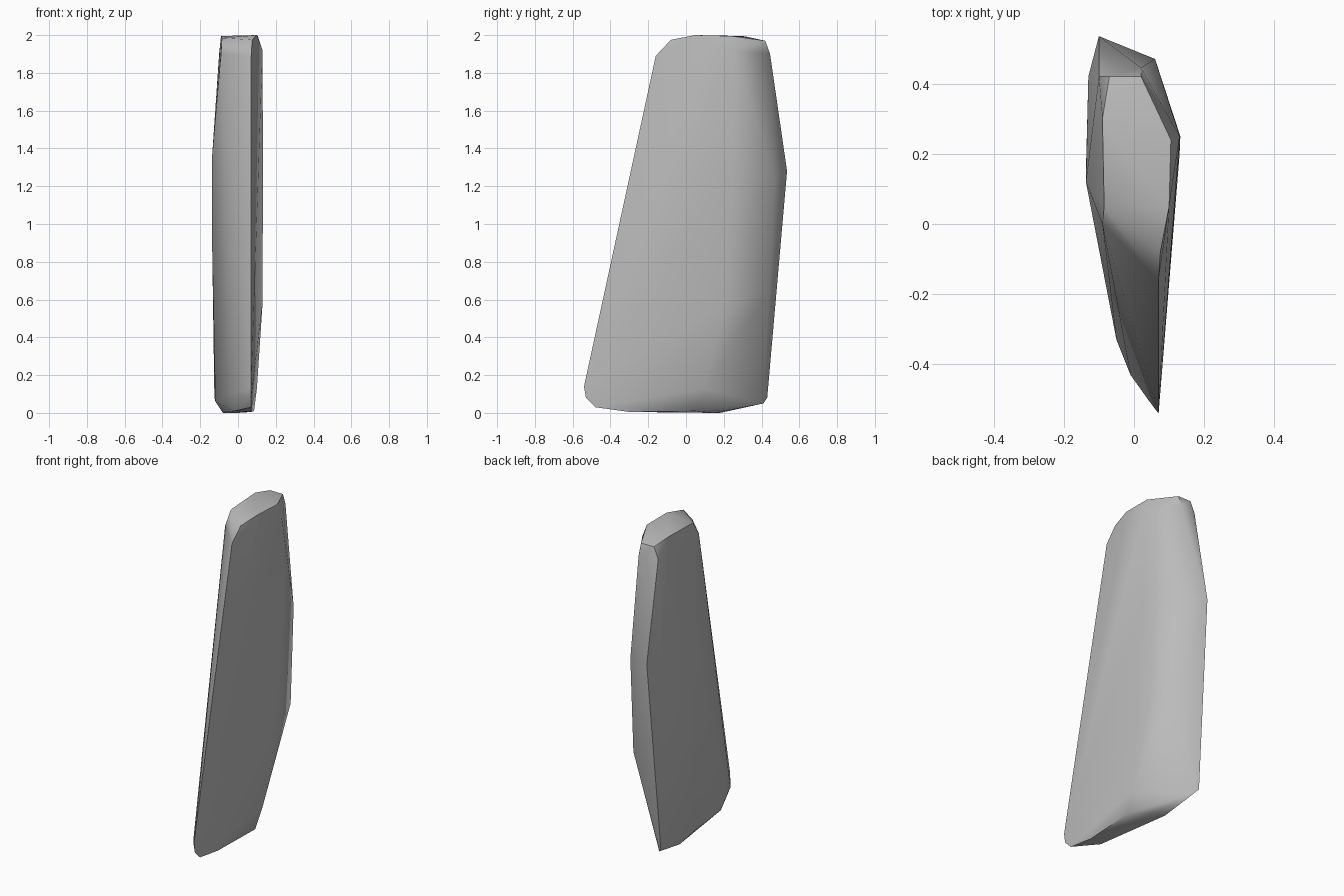
import bpy
import bmesh
import math
from mathutils import Vector

cube = bpy.data.objects.get("Cube")
if cube:
    bpy.data.objects.remove(cube, do_unlink=True)


def flat_material(name, colour):
    mat = bpy.data.materials.new(name)
    mat.use_nodes = True
    mat.diffuse_color = colour
    mat.node_tree.nodes["Principled BSDF"].inputs["Base Color"].default_value = colour
    return mat


def hull_object(name, points, material):
    """Wrap a taut skin round a few corner points."""
    bm = bmesh.new()
    for p in points:
        bm.verts.new(Vector(p))
    result = bmesh.ops.convex_hull(bm, input=bm.verts)
    loose = [v for v in bm.verts if not v.link_faces]
    bmesh.ops.delete(bm, geom=loose, context='VERTS')
    bmesh.ops.recalc_face_normals(bm, faces=bm.faces)
    mesh = bpy.data.meshes.new(name)
    bm.to_mesh(mesh)
    bm.free()
    mesh.materials.append(material)
    obj = bpy.data.objects.new(name, mesh)
    bpy.context.collection.objects.link(obj)
    return obj


# Rounded lower end: leading tip, underside and cut-back rear corner
foot = [
    (.07, -.54, .14), (.07, -.53, .08), (.07, -.48, .03), (.04, -.5, .11),
    (-.01, -.43, .11), (-.05, -.33, .1), (.07, -.3, .005), (-.02, -.32, .01),
    (.085, .05, .01), (.1, .1, .13), (-.08, .18, 0), (0, .15, 0),
    (-.1, .41, .05), (-.125, .43, .08), (-.12, .1, .06),
]

# Middle of the slab: broad side ridges and the pointed rear edge
waist = [
    (.13, .2, .58), (.06, .44, .65), (.06, .47, 1.25), (.132, .25, 1.3),
    (-.1, .535, 1.28), (-.137, .12, 1.36), (-.137, .15, .9), (-.13, .42, .8),
]

# Upper end: worn crown with a softened rim
crown = [
    (.07, -.16, 1.89), (.075, -.08, 1.975), (-.09, 0, 1.9), (-.085, .05, 1.985),
    (.1, .05, 2), (.13, .25, 1.92), (.105, .24, 1.995), (-.09, .3, 1.995),
    (-.1, .42, 1.9), (-.07, .42, 1.97), (.02, .445, 1.9), (.02, .42, 1.97),
    (0, .33, 1.99),
]

stone = flat_material("stone_grey", (.5, .5, .5, 1))
slab = hull_object("stone_slab", foot + waist + crown, stone)

# Soft shading over shallow turns, crisp along the main edges
bpy.ops.object.select_all(action='DESELECT')
slab.select_set(True)
bpy.context.view_layer.objects.active = slab
bpy.ops.object.shade_smooth_by_angle(angle=math.radians(42))
